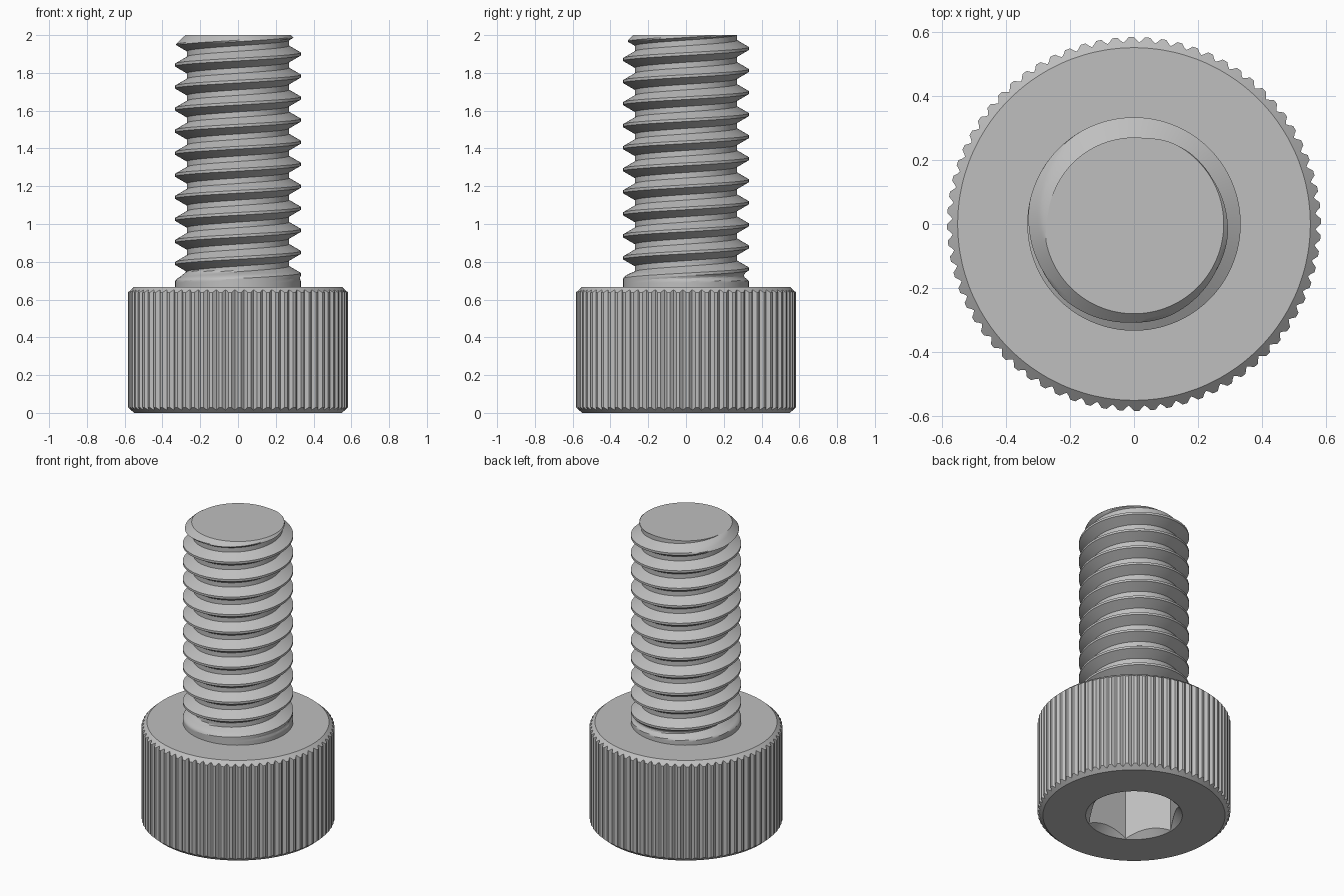
import bpy
import bmesh
from math import cos, sin, pi, radians

cube = bpy.data.objects.get("Cube")
if cube:
    bpy.data.objects.remove(cube, do_unlink=True)

# Single steel colour
steel = bpy.data.materials.new("steel_grey")
steel.use_nodes = True
steel.diffuse_color = (0.52, 0.52, 0.52, 1)
steel.node_tree.nodes["Principled BSDF"].inputs["Base Color"].default_value = (0.52, 0.52, 0.52, 1)


def skin(name, point, rows, columns):
    """Wrap a grid of point(row, angle) around z and close its open ends."""
    bm = bmesh.new()
    grid = [[bm.verts.new(point(i, 2 * pi * j / columns)) for i in range(rows)]
            for j in range(columns + 1)]
    for a, b in zip(grid, grid[1:]):
        for i in range(rows - 1):
            bm.faces.new((a[i], b[i], b[i + 1], a[i + 1]))
    bmesh.ops.remove_doubles(bm, verts=bm.verts, dist=0.0001)
    bmesh.ops.holes_fill(bm, edges=[e for e in bm.edges if e.is_boundary], sides=0)
    bmesh.ops.recalc_face_normals(bm, faces=bm.faces)
    mesh = bpy.data.meshes.new(name)
    bm.to_mesh(mesh)
    bm.free()
    mesh.materials.append(steel)
    obj = bpy.data.objects.new(name, mesh)
    bpy.context.collection.objects.link(obj)
    bpy.ops.object.select_all(action='DESELECT')
    obj.select_set(True)
    bpy.context.view_layer.objects.active = obj
    bpy.ops.object.shade_smooth_by_angle(angle=radians(25))
    return obj


# Knurled head with chamfered rims and a countersunk hex socket
HEAD_TOP, HEAD_R, RIM_R = 0.667, 0.583, 0.55
TEETH = 72
GROOVE = (0, 0, 0, 0.6, 1, 0.6)
COLUMNS = TEETH * len(GROOVE)
SINK_R, HEX_APOTHEM, HEX_DEPTH = 0.292, 0.25, 0.333


def head_point(row, angle):
    step = round(angle / (2 * pi) * COLUMNS)
    knurl = HEAD_R - 0.016 * GROOVE[step % len(GROOVE)]
    hexagon = HEX_APOTHEM / cos(angle % (pi / 3) - pi / 6)
    rim = (knurl - RIM_R) * 0.9
    r, z = ((hexagon, HEX_DEPTH),
            (hexagon, SINK_R - hexagon),
            (SINK_R, 0),
            (RIM_R, 0),
            (knurl, rim),
            (knurl, HEAD_TOP - rim),
            (RIM_R, HEAD_TOP))[row]
    return r * cos(angle), r * sin(angle), z


skin("socket_head", head_point, 7, COLUMNS)

# Threaded shank: rows follow the helix, clipped flat at both ends
SHANK_R, PITCH, DEPTH, TIP = 0.333, 0.1167, 0.063, 2.0
CREST_Z = 1.9
PER_TURN, TURNS = 16, 15


def shank_point(row, angle):
    z = CREST_Z + PITCH * (row / PER_TURN - TURNS + 3 + angle / (2 * pi))
    z = min(max(z, HEAD_TOP), TIP)
    # distance from the nearest crest, in pitches
    phase = ((z - CREST_Z) / PITCH - angle / (2 * pi)) % 1
    phase = min(phase, 1 - phase)
    cut = min(max((phase - 0.0625) / 0.3125, 0), 1)
    runout = min(max((z - 0.70) / 0.05, 0), 1)
    r = min(SHANK_R - DEPTH * cut * runout, 0.28 + TIP - z)
    return r * cos(angle), r * sin(angle), z


skin("threaded_shank", shank_point, PER_TURN * TURNS, 96)
